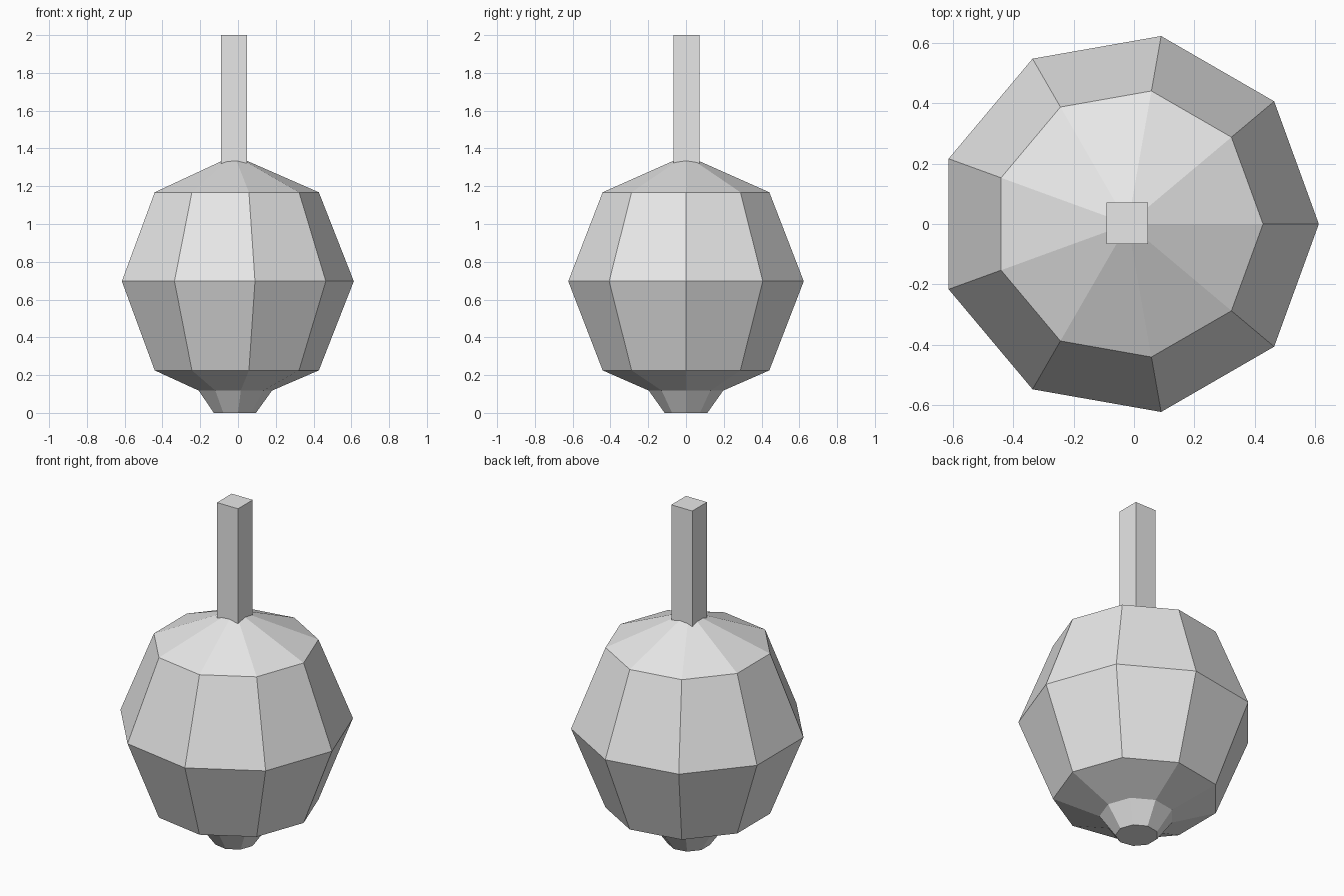
import bpy, bmesh, math

if "Cube" in bpy.data.objects:
    bpy.data.objects.remove(bpy.data.objects["Cube"])

SIDES = 9
AXIS_X = -0.02

grey = bpy.data.materials.new("light_grey")
grey.diffuse_color = (0.8, 0.8, 0.8, 1.0)
grey.use_nodes = True
grey.node_tree.nodes["Principled BSDF"].inputs["Base Color"].default_value = grey.diffuse_color


def add_object(name, bm):
    bmesh.ops.recalc_face_normals(bm, faces=bm.faces)
    mesh = bpy.data.meshes.new(name)
    bm.to_mesh(mesh)
    bm.free()
    mesh.materials.append(grey)
    obj = bpy.data.objects.new(name, mesh)
    obj.location.x = AXIS_X
    bpy.context.collection.objects.link(obj)
    return obj


# Faceted body: flat foot, flared neck, and round bulb with a pointed crown
bm = bmesh.new()
profile = [(0.115, 0.0), (0.2, 0.118), (0.448, 0.225), (0.633, 0.697), (0.448, 1.168)]
rings = []
for radius, z in profile:
    angles = [2 * math.pi * i / SIDES for i in range(SIDES)]
    rings.append([bm.verts.new((radius * math.cos(a), radius * math.sin(a), z)) for a in angles])
for low, high in zip(rings, rings[1:]):
    for i in range(SIDES):
        j = (i + 1) % SIDES
        bm.faces.new((low[i], low[j], high[j], high[i]))
bm.faces.new(rings[0][::-1])
crown = bm.verts.new((0, 0, 1.364))
for i in range(SIDES):
    bm.faces.new((rings[-1][i], rings[-1][(i + 1) % SIDES], crown))
add_object("faceted_body", bm)

# Square stem sunk into the crown
bm = bmesh.new()
bmesh.ops.create_cube(bm, size=1.0)
bmesh.ops.scale(bm, vec=(0.137, 0.137, 0.75), verts=bm.verts)
bmesh.ops.translate(bm, vec=(-0.002, 0.002, 1.625), verts=bm.verts)
add_object("square_stem", bm)
